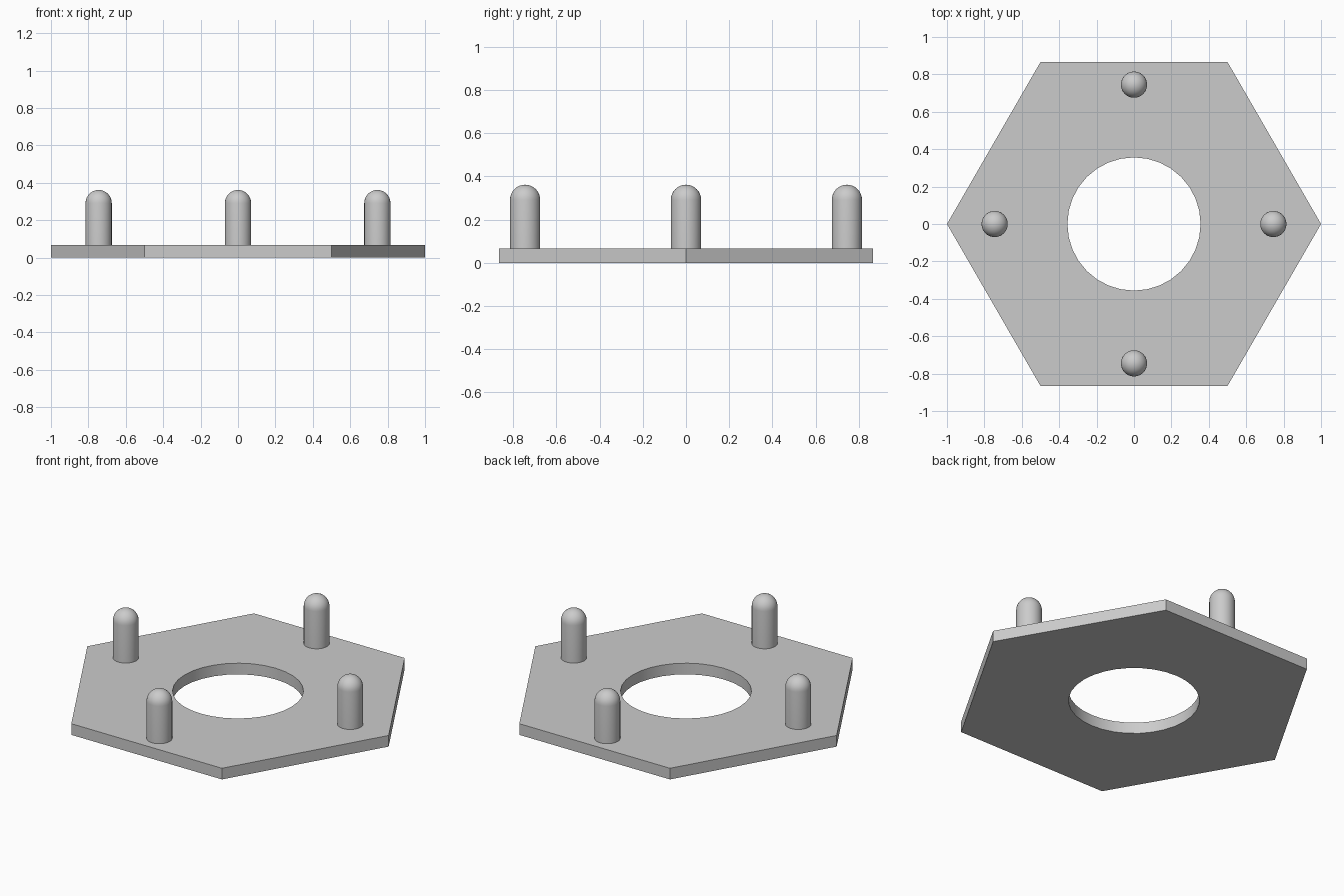
import bpy, bmesh, math
from mathutils import Matrix

if "Cube" in bpy.data.objects:
    bpy.data.objects.remove(bpy.data.objects["Cube"])

PLATE_H = 0.067      # plate thickness
HOLE_R = 0.356       # centre hole radius
PEG_R = 0.07
PEG_TOP = 0.362
PEG_OFFSET = 0.745   # distance of the pegs from the centre

grey = bpy.data.materials.new("plain grey")
grey.diffuse_color = (0.6, 0.6, 0.6, 1)
grey.use_nodes = True
grey.node_tree.nodes["Principled BSDF"].inputs["Base Color"].default_value = grey.diffuse_color


def add_object(name, bm):
    mesh = bpy.data.meshes.new(name)
    bmesh.ops.recalc_face_normals(bm, faces=bm.faces)
    bm.to_mesh(mesh)
    bm.free()
    mesh.materials.append(grey)
    obj = bpy.data.objects.new(name, mesh)
    bpy.context.collection.objects.link(obj)
    return obj


def smooth(obj):
    bpy.ops.object.select_all(action='DESELECT')
    obj.select_set(True)
    bpy.context.view_layer.objects.active = obj
    bpy.ops.object.shade_smooth_by_angle(angle=math.radians(35))


def prism(name, sides, radius, z0, z1):
    """Upright prism with one corner on the +x axis."""
    bm = bmesh.new()
    ring = [bm.verts.new((radius * math.cos(2 * math.pi * i / sides),
                          radius * math.sin(2 * math.pi * i / sides), z0))
            for i in range(sides)]
    base = bm.faces.new(ring)
    ext = bmesh.ops.extrude_face_region(bm, geom=[base], use_keep_orig=True)
    top = [v for v in ext["geom"] if isinstance(v, bmesh.types.BMVert)]
    bmesh.ops.translate(bm, verts=top, vec=(0, 0, z1 - z0))
    return add_object(name, bm)


# hexagonal plate with a round hole
plate = prism("hexagon_plate", 6, 1.0, 0, PLATE_H)
cutter = prism("hole_cutter", 32, HOLE_R, -0.1, PLATE_H + 0.1)
cut = plate.modifiers.new("centre hole", 'BOOLEAN')
cut.operation = 'DIFFERENCE'
cut.solver = 'EXACT'
cut.object = cutter
bpy.context.view_layer.objects.active = plate
bpy.ops.object.modifier_apply(modifier=cut.name)
bpy.data.objects.remove(cutter)
smooth(plate)

# four round-topped pegs, each a revolved profile
for i, side in enumerate(("right", "back", "left", "front")):
    bm = bmesh.new()
    dome_z = PEG_TOP - PEG_R
    profile = [(0, PLATE_H), (PEG_R, PLATE_H)]
    profile += [(PEG_R * math.cos(a), dome_z + PEG_R * math.sin(a))
                for a in (math.pi / 2 * k / 8 for k in range(9))]
    verts = [bm.verts.new((r, 0, z)) for r, z in profile]
    edges = [bm.edges.new(pair) for pair in zip(verts, verts[1:])]
    bmesh.ops.spin(bm, geom=verts + edges, cent=(0, 0, 0), axis=(0, 0, 1),
                   angle=2 * math.pi, steps=32, use_merge=True)
    bmesh.ops.remove_doubles(bm, verts=bm.verts, dist=0.0005)
    turn = Matrix.Rotation(i * math.pi / 2, 4, 'Z')
    bm.transform(turn @ Matrix.Translation((PEG_OFFSET, 0, 0)))
    smooth(add_object(side + "_peg", bm))
